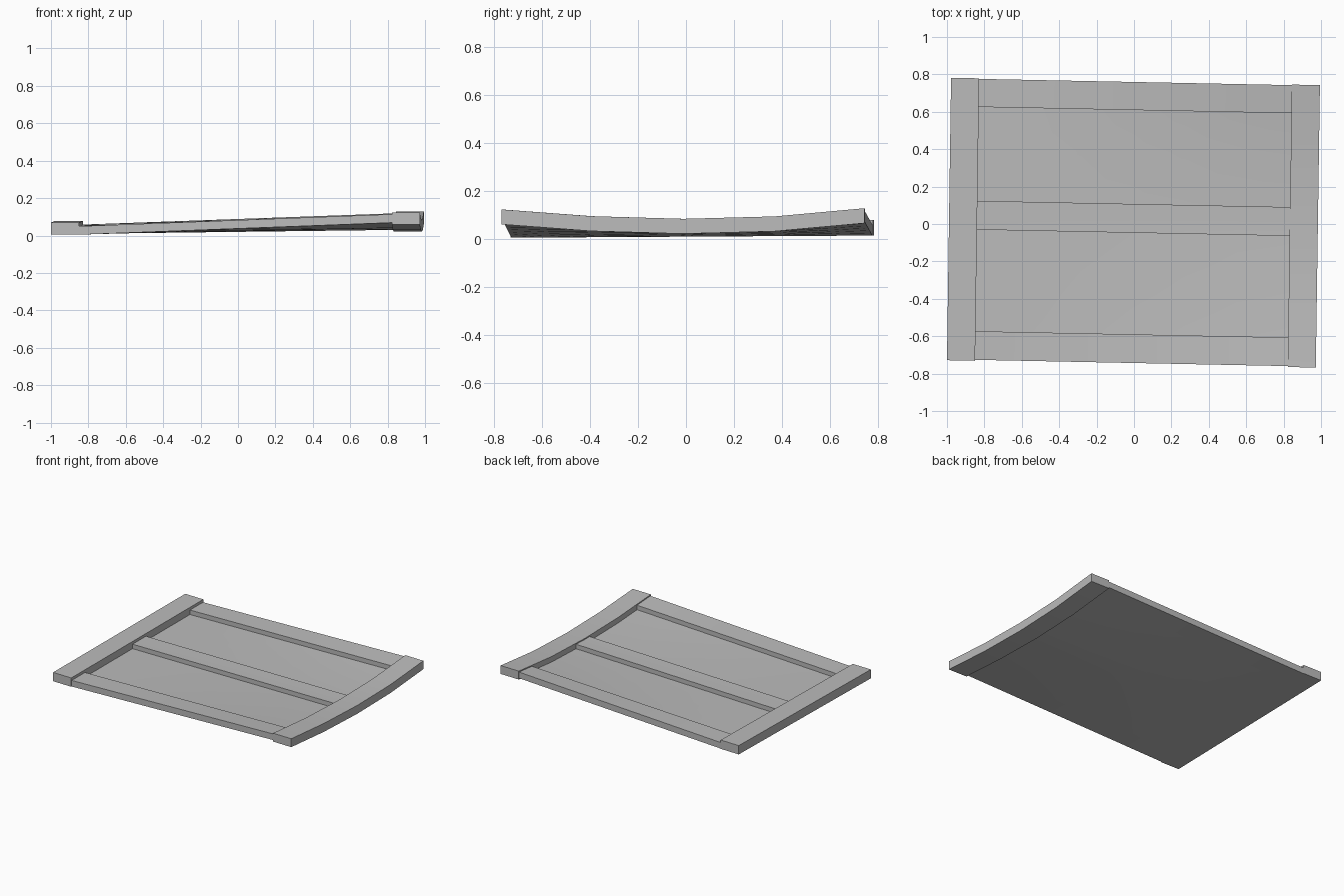
import bpy
import bmesh

if "Cube" in bpy.data.objects:
    bpy.data.objects.remove(bpy.data.objects["Cube"], do_unlink=True)

grey = bpy.data.materials.new("plain grey")
grey.use_nodes = True
color = (0.5, 0.5, 0.5, 1)
grey.diffuse_color = color
grey.node_tree.nodes["Principled BSDF"].inputs["Base Color"].default_value = color

# Height of the underside along the curved end
CURVE = [(-0.755, 0.06), (-0.38, 0.032), (0, 0.021), (0.38, 0.031), (0.755, 0.065)]
LEFT, RIGHT = -0.839, 0.833      # inner edges of the two end boards


def curved_end(v):
    """Piecewise straight bend across the panel."""
    for (v0, z0), (v1, z1) in zip(CURVE, CURVE[1:]):
        if v <= v1:
            break
    return z0 + (z1 - z0) * (v - v0) / (v1 - v0)


def warp(u, v, w, lift):
    """Skew the plan slightly and blend from the flat end to the curved end."""
    t = min(1, max(0, (u - LEFT) / (RIGHT - LEFT)))
    flat = 0.009 + 0.006 * v
    z = flat * (1 - t) + (curved_end(v) + lift) * t + w
    return u + 0.0145 * v, v - 0.02 * u + 0.007, z


def slab(name, u0, u1, v0, v1, thick, lift=0.0, steps=1):
    """Closed board bent to the warped surface."""
    us = [u0 + (u1 - u0) * i / steps for i in range(steps + 1)]
    vs = [v0] + [v for v, _ in CURVE if v0 + 0.01 < v < v1 - 0.01] + [v1]
    bm = bmesh.new()
    low, high = [[[bm.verts.new(warp(u, v, w, lift)) for v in vs] for u in us]
                 for w in (0, thick)]
    for i in range(len(us) - 1):
        for j in range(len(vs) - 1):
            for g in (low, high):
                bm.faces.new((g[i][j], g[i + 1][j], g[i + 1][j + 1], g[i][j + 1]))
    # Side walls between the two skins
    for i in range(len(us) - 1):
        for j in (0, -1):
            bm.faces.new((low[i][j], low[i + 1][j], high[i + 1][j], high[i][j]))
    for j in range(len(vs) - 1):
        for i in (0, -1):
            bm.faces.new((low[i][j], low[i][j + 1], high[i][j + 1], high[i][j]))
    bmesh.ops.recalc_face_normals(bm, faces=bm.faces)
    mesh = bpy.data.meshes.new(name)
    bm.to_mesh(mesh)
    bm.free()
    mesh.materials.append(grey)
    obj = bpy.data.objects.new(name, mesh)
    bpy.context.collection.objects.link(obj)
    bpy.ops.object.select_all(action="DESELECT")
    obj.select_set(True)
    bpy.context.view_layer.objects.active = obj
    bpy.ops.object.shade_smooth_by_angle()
    return obj


# End boards
slab("right_end_board", -0.989, LEFT, -0.755, 0.755, 0.065)
slab("left_end_board", RIGHT, 0.983, -0.755, 0.755, 0.062)

# Long rails
rails = {"front_rail": (-0.75, -0.597), "middle_rail": (-0.054, 0.1),
         "back_rail": (0.602, 0.752)}
for name, (v0, v1) in rails.items():
    slab(name, LEFT, RIGHT, v0, v1, 0.045, lift=0.009, steps=6)

# Thin recessed panels between the rails
slab("front_panel", LEFT, RIGHT, -0.597, -0.054, 0.012, lift=0.009, steps=6)
slab("back_panel", LEFT, RIGHT, 0.1, 0.602, 0.012, lift=0.009, steps=6)
